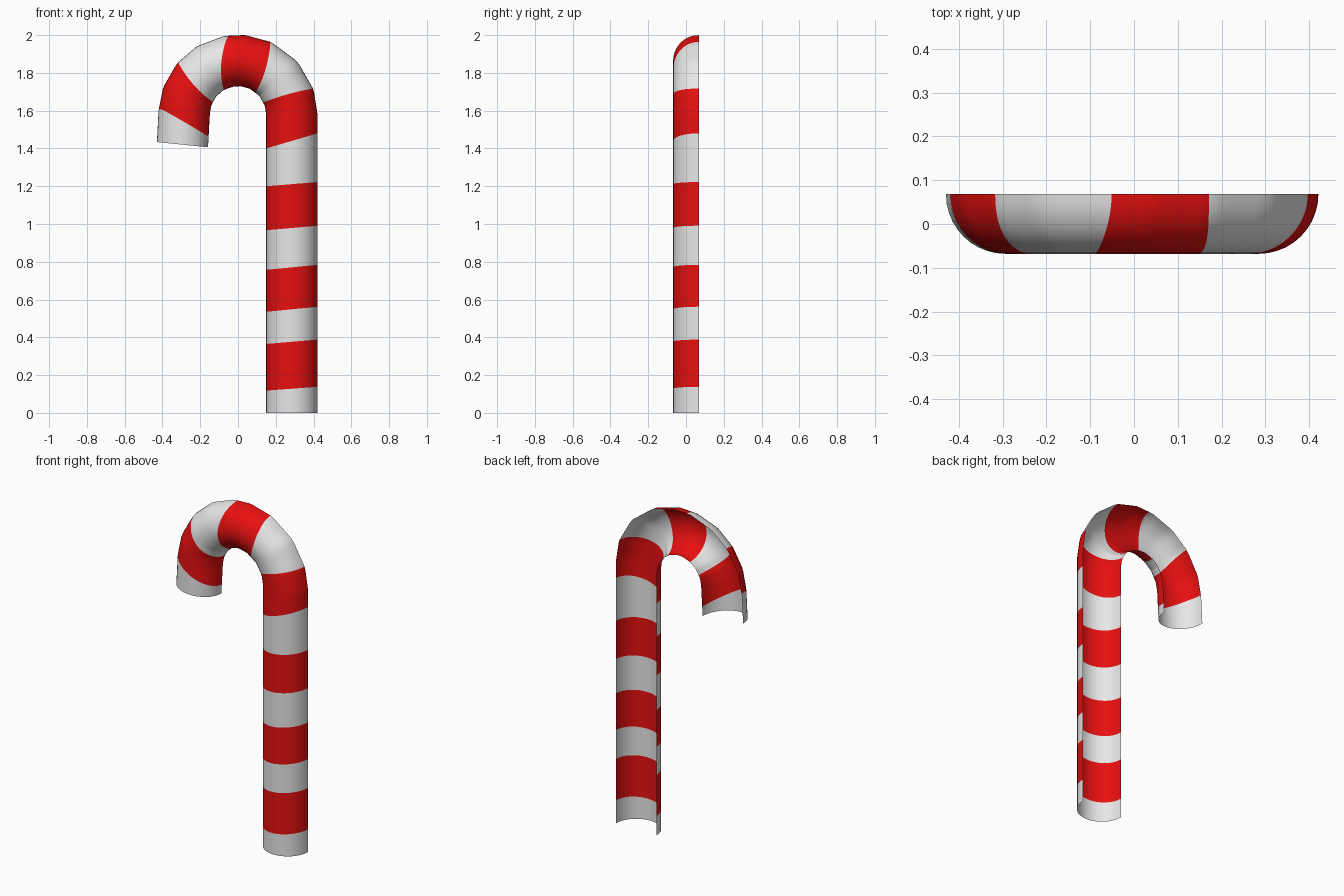
import bpy, bmesh, math
from mathutils import Vector

if "Cube" in bpy.data.objects:
    bpy.data.objects.remove(bpy.data.objects["Cube"])

R, BEND, ZC, YB = 0.136, 0.285, 1.581, 0.068   # tube radius, hook radius, hook centre z, back plane
SEG, SUB = 20, 10                              # sides of half tube, rows per stripe


def material(name, rgb):
    m = bpy.data.materials.new(name)
    m.diffuse_color = (*rgb, 1)
    m.use_nodes = True
    m.node_tree.nodes["Principled BSDF"].inputs["Base Color"].default_value = m.diffuse_color
    return m


def shaft(z):
    """Path parameter for a height on the straight shaft (hook uses degrees)."""
    return (z - ZC) * 100


# Path rings: (parameter, centre, outward direction) in the xz plane
rings = [(shaft(0), Vector((BEND, 0, 0)), Vector((1, 0, 0)))]
for a in (0, 18, 41, 65, 85, 100, 121, 140, 160, 177):
    d = Vector((math.cos(math.radians(a)), 0, math.sin(math.radians(a))))
    rings.append((a, Vector((0, 0, ZC)) + d * BEND, d))
rings.append((190, Vector((-0.294, 0, 1.42)), Vector((-0.995, 0, 0.1))))


def surface(t, ang):
    """Point on the half tube at path parameter t and section angle ang."""
    for (t0, c0, d0), (t1, c1, d1) in zip(rings, rings[1:]):
        if t <= t1 or t1 == 190:
            f = (t - t0) / (t1 - t0)
            break
    p = c0.lerp(c1, f) + d0.lerp(d1, f) * R * math.cos(ang)
    p.y = YB - R * math.sin(ang)
    return p


# Stripe borders: (parameter on inner side, parameter on outer side)
borders = [(shaft(a), shaft(b)) for a, b in (
    (0, 0), (0.118, 0.138), (0.365, 0.388), (0.535, 0.562), (0.757, 0.784),
    (0.967, 0.991), (1.20, 1.222), (1.40, 1.48))]
borders += [(25, 19), (51, 66), (120, 97), (154, 139), (186, 176), (190, 190)]

# Candy cane: open half tube, alternating white and red bands
bm = bmesh.new()


def row(inner, outer):
    verts = []
    for i in range(SEG + 1):
        ang = math.pi * i / SEG
        w = (1 + math.cos(ang)) / 2
        verts.append(bm.verts.new(surface(inner + (outer - inner) * w, ang)))
    return verts


prev = row(*borders[0])
for band, (b0, b1) in enumerate(zip(borders, borders[1:])):
    for k in range(1, SUB + 1):
        f = k / SUB
        cur = row(*(p + (q - p) * f for p, q in zip(b0, b1)))
        for i in range(SEG):
            face = bm.faces.new((prev[i], cur[i], cur[i + 1], prev[i + 1]))
            face.material_index = band % 2
            face.smooth = True
        prev = cur
bm.normal_update()
if sum(f.normal.y for f in bm.faces) > 0:
    bmesh.ops.reverse_faces(bm, faces=bm.faces[:])

mesh = bpy.data.meshes.new("candy_cane")
bm.to_mesh(mesh)
bm.free()
mesh.materials.append(material("white", (0.8, 0.8, 0.8)))
mesh.materials.append(material("red", (0.8, 0.005, 0.005)))
cane = bpy.data.objects.new("candy_cane", mesh)
bpy.context.collection.objects.link(cane)
